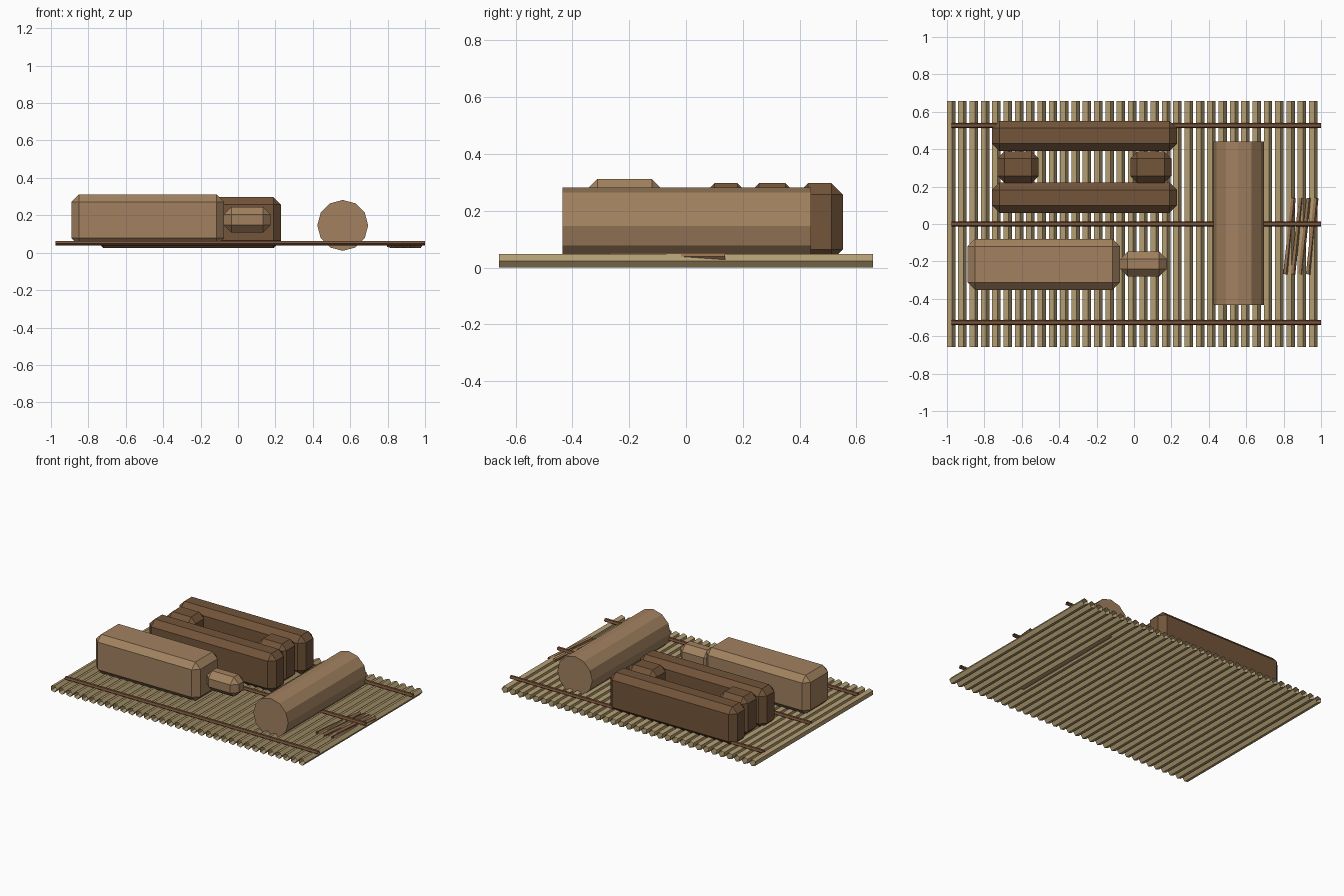
import bpy
from math import pi, radians

cube = bpy.data.objects.get("Cube")
if cube:
    bpy.data.objects.remove(cube, do_unlink=True)


def material(name, rgb):
    m = bpy.data.materials.new(name)
    m.use_nodes = True
    m.diffuse_color = (*rgb, 1)
    m.node_tree.nodes["Principled BSDF"].inputs["Base Color"].default_value = (*rgb, 1)
    return m


straw = material("pale straw", (0.45, 0.34, 0.17))
tan = material("light brown", (0.36, 0.22, 0.115))
brown = material("dark brown", (0.17, 0.089, 0.042))
bark = material("rod brown", (0.2, 0.09, 0.043))
twig = material("twig brown", (0.31, 0.17, 0.08))


def pole(name, loc, radius, length, rot, mat, sides=5, ends="NOTHING"):
    bpy.ops.mesh.primitive_cylinder_add(vertices=sides, radius=radius, depth=length,
                                        end_fill_type=ends, location=loc, rotation=rot)
    ob = bpy.context.object
    ob.name = name
    ob.data.materials.append(mat)
    # Turn the section so that one corner points along local x
    for v in ob.data.vertices:
        v.co.x, v.co.y = v.co.y, -v.co.x
    return ob


def block(name, lo, hi, mat, bevel=0.04):
    bpy.ops.mesh.primitive_cube_add(size=1, location=[(a + b) / 2 for a, b in zip(lo, hi)])
    ob = bpy.context.object
    ob.name = name
    ob.scale = [b - a for a, b in zip(lo, hi)]
    bpy.ops.object.transform_apply(location=False, rotation=False, scale=True)
    ob.data.materials.append(mat)
    mod = ob.modifiers.new("chamfer", "BEVEL")
    mod.width = bevel
    mod.segments = 1


# Floor of parallel hollow canes
for i in range(33):
    pole("floor_cane", (-0.98 + i * 0.0605, 0, 0.0238), 0.025, 1.315, (pi / 2, 0, 0), straw)

# Cross rods lashing the floor together
for y in (-0.527, 0, 0.527):
    pole("cross_rod", (0.012, y, 0.053), 0.0135, 1.976, (0, pi / 2, 0), bark)

# Large log lying across the floor
pole("log", (0.56, 0.003, 0.146), 0.136, 0.874, (pi / 2, 0, 0), tan, 12, "NGON")

# Pale bundle with its small end piece
block("pale_bundle", (-0.89, -0.352, 0.038), (-0.075, -0.08, 0.312), tan)
block("bundle_end", (-0.075, -0.28, 0.107), (0.175, -0.148, 0.245), tan)

# Dark frame: two long beams joined by two short blocks
for y in (0.06, 0.39):
    block("long_beam", (-0.76, y, 0.024), (0.23, y + 0.162, 0.297), brown)
for x in (-0.73, -0.02):
    block("joining_block", (x, 0.22, 0.024), (x + 0.22, 0.387, 0.297), brown, 0.037)

# Small leaning twigs beside the log
for i in range(4):
    pole("twig", (0.83 + i * 0.0405, -0.065, 0.039), 0.0135, 0.41,
         (pi / 2, 0, radians(-6)), twig)
